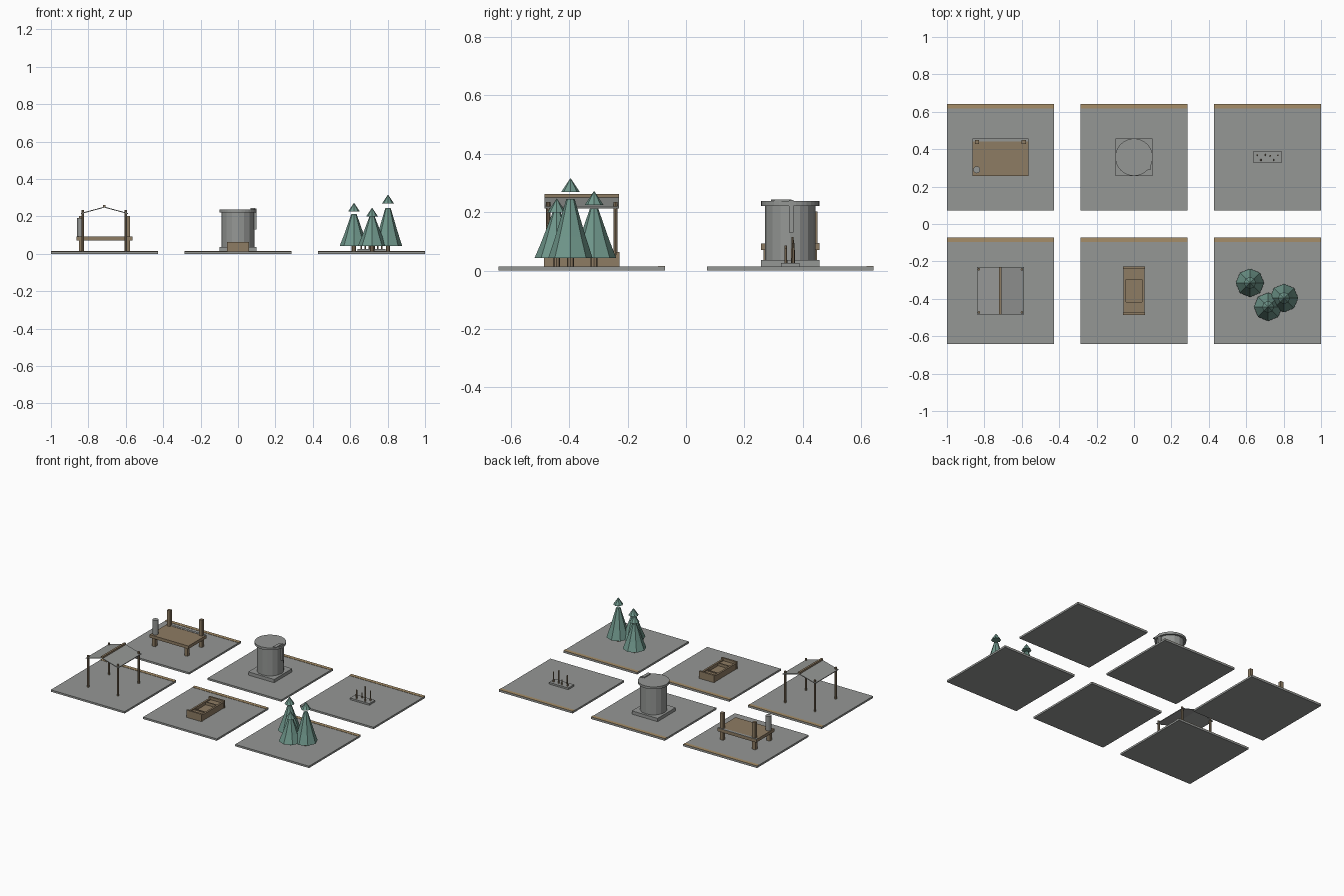
import bpy, bmesh, math
from mathutils import Vector

if "Cube" in bpy.data.objects:
    bpy.data.objects.remove(bpy.data.objects["Cube"])


def material(name, r, g, b):
    m = bpy.data.materials.new(name)
    m.diffuse_color = (r, g, b, 1)
    m.use_nodes = True
    m.node_tree.nodes["Principled BSDF"].inputs["Base Color"].default_value = m.diffuse_color
    return m


STONE = material("stone_grey", 0.30, 0.31, 0.30)
WOOD = material("brown_wood", 0.27, 0.20, 0.125)
TAN = material("tan_trim", 0.38, 0.27, 0.14)
GREEN = material("pine_green", 0.16, 0.31, 0.26)
G = 0.013  # top of the ground tiles


def finish(name, bm, mat):
    bmesh.ops.recalc_face_normals(bm, faces=bm.faces)
    me = bpy.data.meshes.new(name)
    bm.to_mesh(me)
    bm.free()
    me.materials.append(mat)
    ob = bpy.data.objects.new(name, me)
    bpy.context.collection.objects.link(ob)
    return ob


def box(name, x0, x1, y0, y1, z0, z1, mat):
    bm = bmesh.new()
    bmesh.ops.create_cube(bm, size=1)
    for v in bm.verts:
        v.co = ((x0 + x1) / 2 + v.co.x * (x1 - x0),
                (y0 + y1) / 2 + v.co.y * (y1 - y0),
                (z0 + z1) / 2 + v.co.z * (z1 - z0))
    return finish(name, bm, mat)


def post(name, x, y, half, z0, z1, mat):
    return box(name, x - half, x + half, y - half, y + half, z0, z1, mat)


def cone(name, x, y, r0, r1, z0, z1, sides, mat):
    bm = bmesh.new()
    bmesh.ops.create_cone(bm, cap_ends=True, segments=sides, radius1=r0,
                          radius2=r1, depth=z1 - z0)
    bmesh.ops.translate(bm, verts=bm.verts, vec=Vector((x, y, (z0 + z1) / 2)))
    return finish(name, bm, mat)


# Ground tiles with a tan strip along the back edge
P, H = 0.7143, 0.2857
for cx in (-P, 0, P):
    for cy in (-P / 2, P / 2):
        box("ground_tile", cx - H, cx + H, cy - H, cy + H, 0, G, STONE)
        box("tile_back_strip", cx - H, cx + H, cy + H - 0.025, cy + H, G, G + 0.002, TAN)

# Raised deck with legs, back posts and a barrel
dx, dy = -P, P / 2
box("deck_platform", dx - 0.15, dx + 0.15, dy - 0.1, dy + 0.1, 0.071, 0.092, WOOD)
box("deck_back_strip", dx - 0.15, dx + 0.15, dy + 0.083, dy + 0.1, 0.092, 0.094, STONE)
for s in (-1, 1):
    for t in (-1, 1):
        post("deck_leg", dx + s * 0.125, dy + t * 0.08, 0.012, G, 0.071, WOOD)
    post("deck_post", dx + s * 0.125, dy + 0.082, 0.011, 0.092, 0.203, WOOD)
cone("deck_barrel", dx - 0.127, dy - 0.067, 0.019, 0.019, 0.092, 0.192, 12, STONE)

# Round tower on a square base
box("tower_base", -0.1, 0.1, dy - 0.1, dy + 0.1, G, 0.036, STONE)
cone("tower_body", 0, dy, 0.087, 0.087, 0.036, 0.222, 16, STONE)
cone("tower_cap", 0, dy, 0.1, 0.1, 0.222, 0.238, 32, STONE)
box("tower_top_pipe", 0.068, 0.09, dy - 0.065, dy + 0.005, 0.238, 0.244, STONE)
box("tower_side_pipe", 0.08, 0.098, dy - 0.005, dy + 0.012, 0.13, 0.242, STONE)

# Small plate with upright rods
box("rod_plate", P - 0.075, P + 0.075, dy - 0.032, dy + 0.032, G, 0.025, STONE)
for ox, oy, h in ((-0.055, 0.012, 0.07), (-0.035, -0.015, 0.085), (-0.012, 0.012, 0.06),
                  (0.015, 0.008, 0.115), (0.032, -0.015, 0.075), (0.055, 0.01, 0.095)):
    cone("upright_rod", P + ox, dy + oy, 0.005, 0.004, 0.025, h, 6, WOOD)

# Canopy on four poles
cy = -P / 2
for s in (-1, 1):
    for t in (-1, 1):
        cone("canopy_pole", dx + s * 0.115, cy + t * 0.115, 0.007, 0.007, G, 0.235, 8, WOOD)
    bm = bmesh.new()
    lower = [(0, 0.247), (s * 0.126, 0.213), (s * 0.126, 0.218), (0, 0.252)]
    ends = [[bm.verts.new((dx + a, cy + t * 0.128, z)) for a, z in lower] for t in (-1, 1)]
    bm.faces.new(ends[0])
    bm.faces.new(ends[1])
    for i in range(4):
        j = (i + 1) % 4
        bm.faces.new((ends[0][i], ends[0][j], ends[1][j], ends[1][i]))
    finish("canopy_panel", bm, STONE)
box("canopy_ridge", dx - 0.007, dx + 0.007, cy - 0.128, cy + 0.128, 0.25, 0.262, WOOD)

# Open wooden trough with higher ends and two seats
box("trough_floor", -0.05, 0.05, cy - 0.12, cy + 0.12, G, 0.033, WOOD)
for s in (-1, 1):
    box("trough_side", *sorted((s * 0.043, s * 0.056)), cy - 0.12, cy + 0.12, G, 0.054, WOOD)
    box("trough_end", -0.059, 0.059, *sorted((cy + s * 0.117, cy + s * 0.13)), G, 0.064, WOOD)
    box("trough_seat", -0.043, 0.043, *sorted((cy + s * 0.068, cy + s * 0.117)), 0.033, 0.046, WOOD)
    box("trough_divider", -0.043, 0.043, *sorted((cy + s * 0.06, cy + s * 0.068)), 0.033, 0.052, WOOD)

# Pine trees: trunk, two-tier body and a separate tip
for x, y, top, tip in ((0.62, -0.315, 0.213, 0.273), (0.717, -0.443, 0.2, 0.247),
                       (0.802, -0.396, 0.246, 0.317)):
    mid = 0.043 + (top - 0.043) * 0.36
    cone("tree_trunk", x, y, 0.012, 0.012, G, 0.05, 8, WOOD)
    cone("tree_skirt", x, y, 0.076, 0.052, 0.043, mid, 8, GREEN)
    cone("tree_crown", x, y, 0.052, 0.014, mid, top, 8, GREEN)
    cone("tree_tip", x, y, 0.032, 0, tip - 0.048, tip, 8, GREEN)
